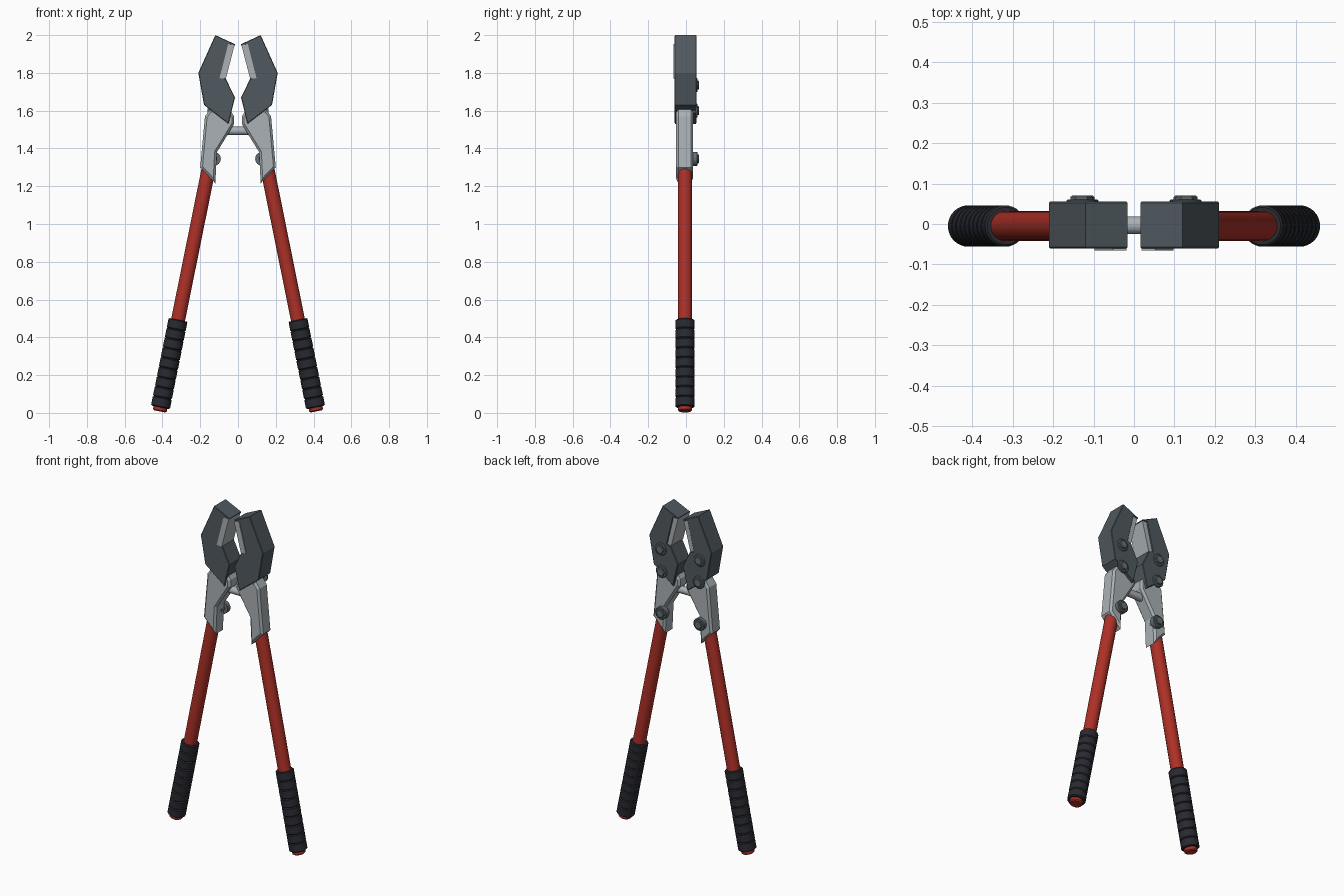
import bpy
import bmesh
import math
from mathutils import Vector, Matrix

cube = bpy.data.objects.get("Cube")
if cube:
    bpy.data.objects.remove(cube)


def material(name, color, rough=0.5):
    m = bpy.data.materials.new(name)
    m.use_nodes = True
    m.diffuse_color = (*color, 1)
    shader = m.node_tree.nodes["Principled BSDF"]
    shader.inputs["Base Color"].default_value = (*color, 1)
    shader.inputs["Roughness"].default_value = rough
    return m


DARK_STEEL = material("dark steel", (0.08, 0.1, 0.115))
LIGHT_STEEL = material("light steel", (0.4, 0.44, 0.46))
BOLT_STEEL = material("bolt steel", (0.13, 0.155, 0.17))
RED = material("red paint", (0.42, 0.03, 0.02))
RUBBER = material("black rubber", (0.022, 0.023, 0.03))
MID_Y = -0.005


def finish(name, bm, mat, smooth=True):
    bmesh.ops.recalc_face_normals(bm, faces=bm.faces)
    mesh = bpy.data.meshes.new(name)
    bm.to_mesh(mesh)
    bm.free()
    mesh.materials.append(mat)
    ob = bpy.data.objects.new(name, mesh)
    bpy.context.collection.objects.link(ob)
    if smooth:
        bpy.ops.object.select_all(action='DESELECT')
        ob.select_set(True)
        bpy.context.view_layer.objects.active = ob
        bpy.ops.object.shade_smooth_by_angle(angle=math.radians(30))
    return ob


def plate(name, outline, y0, y1, side, mat, bevel):
    """Extrude an x-z outline along y and chamfer its front and back rims."""
    bm = bmesh.new()
    front = bm.faces.new([bm.verts.new((side * x, y0, z)) for x, z in outline])
    extruded = bmesh.ops.extrude_face_region(bm, geom=[front])["geom"]
    verts = [g for g in extruded if isinstance(g, bmesh.types.BMVert)]
    bmesh.ops.translate(bm, verts=verts, vec=(0, y1 - y0, 0))
    bmesh.ops.recalc_face_normals(bm, faces=bm.faces)
    if bevel:
        rims = [e for e in bm.edges
                if abs(e.verts[0].co.y - e.verts[1].co.y) < 1e-5]
        bmesh.ops.bevel(bm, geom=rims, offset=bevel, segments=1, affect='EDGES')
    return finish(name, bm, mat, smooth=False)


def lathe(name, profile, start, axis, mat, sides=32):
    """Revolve (distance, radius) pairs around an axis, with closed ends."""
    bm = bmesh.new()
    turn = Vector((0, 0, 1)).rotation_difference(Vector(axis)).to_matrix().to_4x4()
    place = Matrix.Translation(start) @ turn
    rings = []
    for d, r in profile:
        angles = [math.tau * i / sides for i in range(sides)]
        rings.append([bm.verts.new(place @ Vector((r * math.cos(a), r * math.sin(a), d)))
                      for a in angles])
    for a, b in zip(rings, rings[1:]):
        for i in range(sides):
            j = (i + 1) % sides
            bm.faces.new((a[i], a[j], b[j], b[i]))
    bm.faces.new(rings[0])
    bm.faces.new(rings[-1])
    return finish(name, bm, mat)


# Half outlines in x-z
JAW = [(0.12, 2.0), (0.21, 1.8), (0.18, 1.63), (0.05, 1.53), (0.016, 1.67),
       (0.065, 1.77), (0.09, 1.775), (0.048, 1.95), (0.016, 1.946), (0.016, 1.952)]
BLADE = [(0.018, 1.948), (0.052, 1.953), (0.098, 1.772), (0.064, 1.77)]
BRACKET = [(0.15, 1.605), (0.175, 1.57), (0.2, 1.3), (0.12, 1.215), (0.112, 1.38),
           (0.02, 1.53), (0.02, 1.57), (0.04, 1.6)]
BOLTS = {"upper": (0.13, 1.735, 0.05), "middle": (0.125, 1.6, 0.05),
         "lower": (0.128, 1.345, 0.03)}

# Grip profile: stacked rubber rings with narrow grooves between them
RINGS, PITCH = 9, 0.0525
grip_profile = [(0, 0.044)]
for i in range(RINGS):
    d = i * PITCH
    grip_profile += [(d + 0.005, 0.051), (d + PITCH - 0.005, 0.051), (d + PITCH, 0.046)]

for side, word in ((1, "left"), (-1, "right")):
    # Cutting head
    plate(word + "_jaw", JAW, -0.06, 0.055, side, DARK_STEEL, 0.003)
    plate(word + "_blade", BLADE, -0.065, 0.05, side, LIGHT_STEEL, 0)
    plate(word + "_bracket", BRACKET, -0.053, 0.038, side, LIGHT_STEEL, 0.012)

    # Red tube and ribbed grip, both along the leaning handle axis
    foot = Vector((side * 0.415, MID_Y, 0.008))
    top = Vector((side * 0.152, MID_Y, 1.31))
    axis = (top - foot).normalized()
    length = (top - foot).length
    lathe(word + "_handle", [(0, 0.03), (0.006, 0.037), (length, 0.037)], foot, axis, RED)
    lathe(word + "_grip", grip_profile, foot + axis * 0.022, axis, RUBBER)

    # Bolts on the back: shank, washer flange and hexagonal head
    for level, (x, z, y) in BOLTS.items():
        name = word + "_" + level + "_bolt"
        lathe(name + "_shank", [(0, 0.018), (y + 0.005, 0.018)],
              (side * x, 0, z), (0, 1, 0), BOLT_STEEL, 16)
        lathe(name + "_washer", [(0, 0.037), (0.058 - y, 0.037), (0.061 - y, 0.033)],
              (side * x, y, z), (0, 1, 0), BOLT_STEEL, 24)
        lathe(name + "_head", [(0, 0.027), (0.009, 0.027), (0.012, 0.023)],
              (side * x, 0.058, z), (0, 1, 0), BOLT_STEEL, 6)

# Cross bar joining the brackets
lathe("cross_bar", [(0, 0.022), (0.2, 0.022)], (-0.1, -0.003, 1.493), (1, 0, 0), LIGHT_STEEL)
